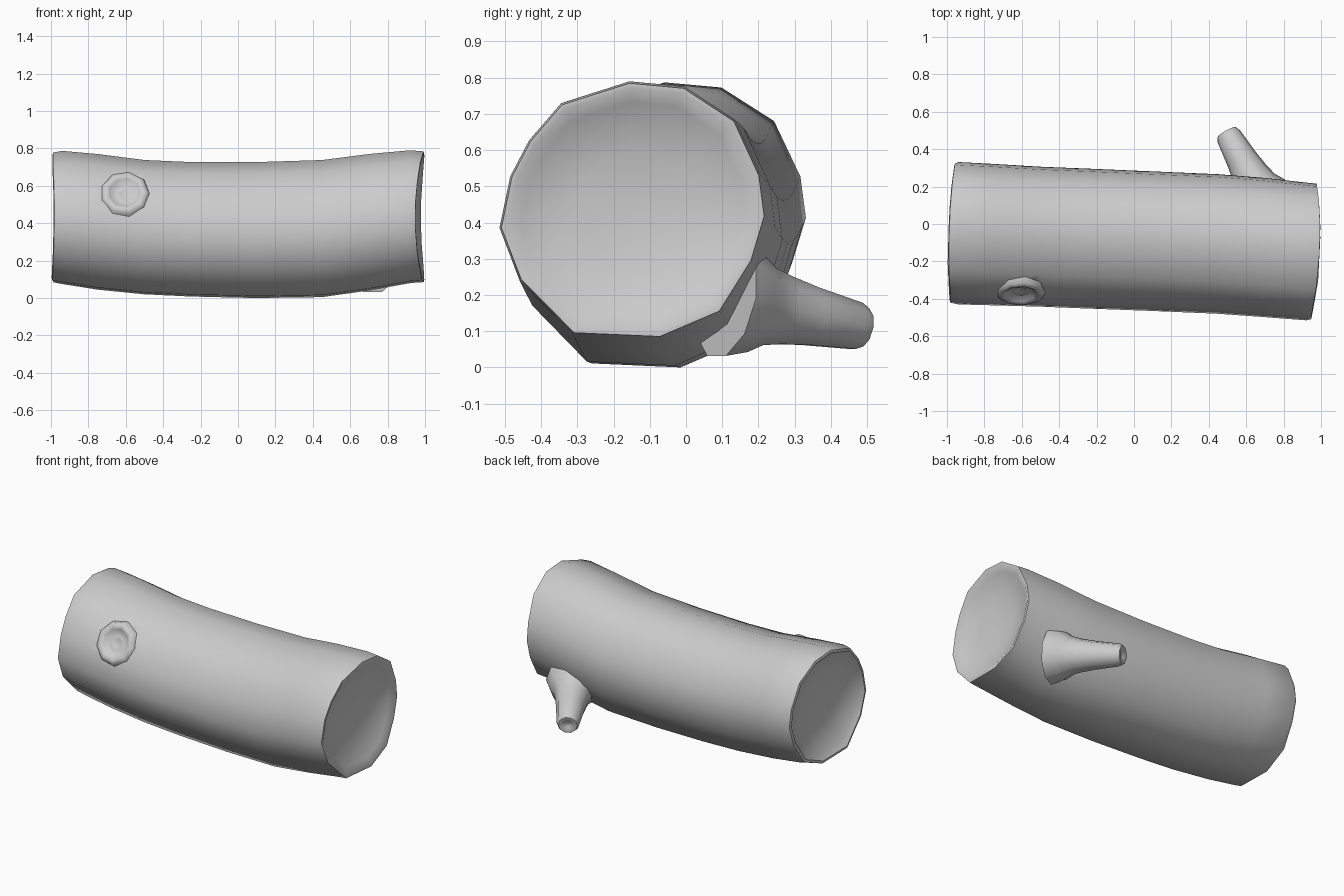
import bpy, bmesh, math
from mathutils import Vector, Matrix

if "Cube" in bpy.data.objects:
    bpy.data.objects.remove(bpy.data.objects["Cube"])


def skin(name, rings, angle=50):
    """Join equal-sized rings of points into one closed skin."""
    bm = bmesh.new()
    vs = [[bm.verts.new(p) for p in r] for r in rings]
    n = len(rings[0])
    for a, b in zip(vs, vs[1:]):
        for i in range(n):
            j = (i + 1) % n
            bm.faces.new((a[i], a[j], b[j], b[i]))
    for r in (vs[0], vs[-1]):
        c = bm.verts.new(sum((v.co for v in r), Vector()) / n)
        for i in range(n):
            bm.faces.new((r[i], r[(i + 1) % n], c))
    bmesh.ops.recalc_face_normals(bm, faces=bm.faces[:])
    me = bpy.data.meshes.new(name)
    bm.to_mesh(me)
    bm.free()
    ob = bpy.data.objects.new(name, me)
    bpy.context.collection.objects.link(ob)
    smooth(ob, angle)
    return ob


def smooth(ob, angle):
    bpy.ops.object.select_all(action='DESELECT')
    ob.select_set(True)
    bpy.context.view_layer.objects.active = ob
    bpy.ops.object.shade_smooth_by_angle(angle=math.radians(angle))


def lathe_rings(profile, origin, axis, sides):
    """Rings of (radius, height) around an axis."""
    m = Matrix.Translation(origin) @ Vector(axis).to_track_quat('Z', 'Y').to_matrix().to_4x4()
    return [[m @ Vector((r * math.cos(t), r * math.sin(t), h))
             for t in (2 * math.pi * i / sides for i in range(sides))]
            for r, h in profile]


# Irregular cross-section of the trunk (y, z on a unit circle)
section = [(-1, -.14), (-.92, .26), (-.78, .54), (-.54, .83), (-.03, 1), (.38, .96),
           (.76, .7), (.95, .27), (.99, -.05), (.89, -.4), (.65, -.8), (.2, -1),
           (-.45, -.97), (-.85, -.55)]

# Trunk stations: x, y min, y max, z min, z max
stations = [(-.94, -.43, .335, .075, .787), (-.75, -.435, .325, .045, .77),
            (-.5, -.442, .31, .02, .738), (-.25, -.452, .3, .008, .727),
            (.1, -.465, .285, 0, .727), (.45, -.48, .27, .005, .738),
            (.7, -.498, .25, .04, .77), (.92, -.515, .225, .08, .79)]


def ring(st, scale=1, dx=0, bend=(0, 0)):
    x, y0, y1, z0, z1 = st
    cy, cz, ry, rz = (y0 + y1) / 2, (z0 + z1) / 2, (y1 - y0) / 2, (z1 - z0) / 2
    return [Vector((x + dx + bend[0] * u + bend[1] * v * v,
                    cy + ry * scale * u, cz + rz * scale * v)) for u, v in section]


# Sawn ends are uneven, with a worn rim and a shallow dish
left, right = stations[0], stations[-1]
lb, rb = (.012, -.018), (.015, .03)
rings = [ring(left, .45, .02), ring(left, .84, -.005, lb), ring(left, .93, -.034, lb),
         ring(left, .975, -.03, lb)]
rings += [ring(s) for s in stations]
rings += [ring(right, .985, .042, rb), ring(right, .945, .043, rb),
          ring(right, .84, .02, rb), ring(right, .45, .0)]
trunk = skin("trunk", rings)

# Hollow in the trunk for the knot
knot_pos, knot_axis = Vector((-.605, -.372, .562)), (0, -.88, .47)
cutter = skin("knot_cutter", lathe_rings([(.055, -.035), (.085, .0), (.1, .06)],
                                         knot_pos, knot_axis, 9))
cutter.hide_render = True
cutter.hide_set(True)
mod = trunk.modifiers.new("knot_hollow", 'BOOLEAN')
mod.operation = 'DIFFERENCE'
mod.solver = 'EXACT'
mod.object = cutter

# Knot: low collar with a small raised core
skin("knot", lathe_rings([(.14, -.03), (.128, .003), (.105, .014), (.085, .004),
                          (.062, -.018), (.045, -.012), (.025, -.022)],
                         knot_pos, knot_axis, 9), 80)

# Branch stub, flared into the trunk and dished at its tip
base, tip = Vector((.675, .17, .178)), Vector((.495, .49, .11))
length = (tip - base).length
skin("branch_stub", lathe_rings([(.17, -.07), (.145, .0), (.115, .05), (.1, .11), (.085, .2),
                                 (.068, length - .025), (.056, length),
                                 (.035, length), (.022, length - .012)],
                                base, tip - base, 10), 60)
